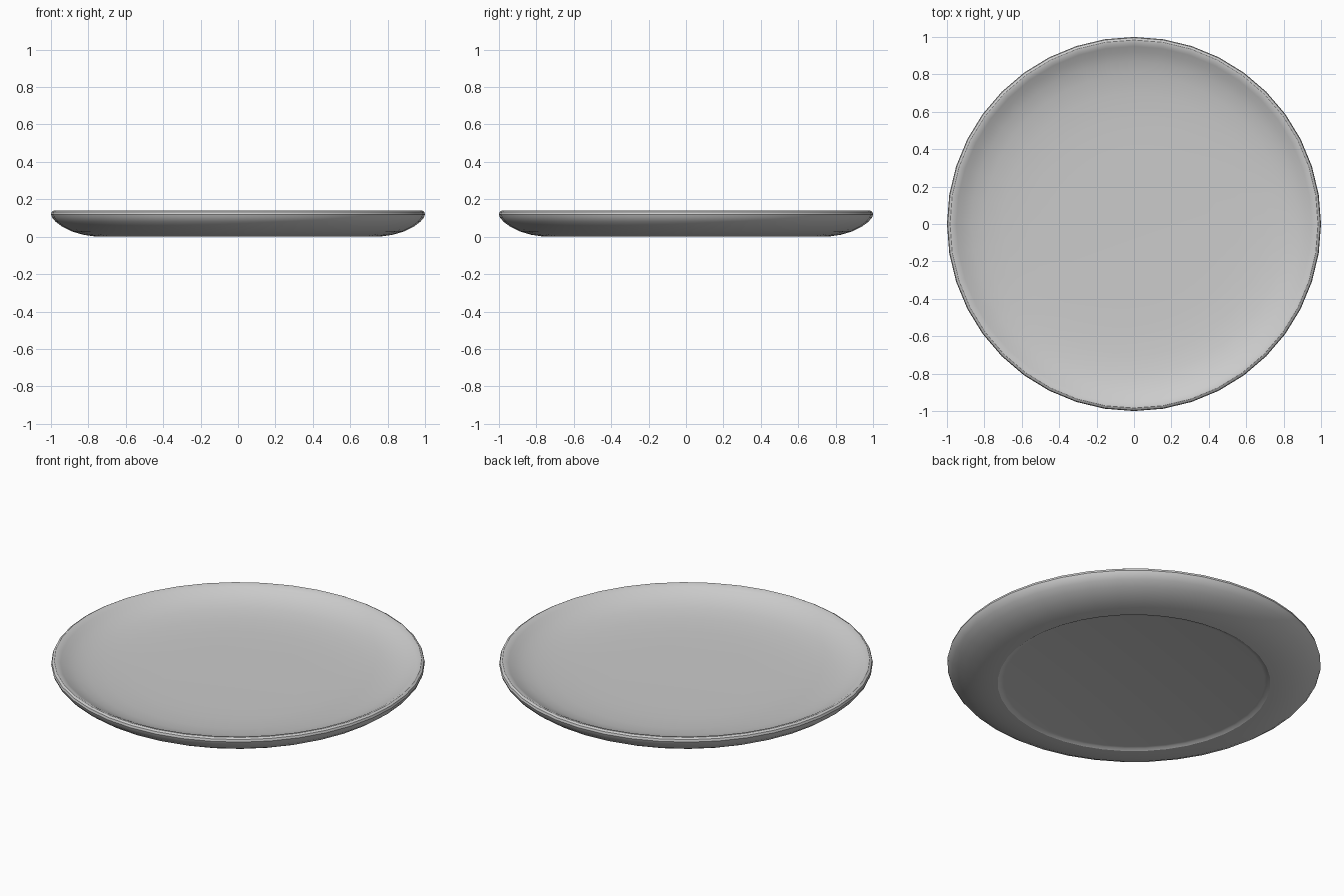
import bpy, bmesh, math

if "Cube" in bpy.data.objects:
    bpy.data.objects.remove(bpy.data.objects["Cube"])

SIDES = 40

# Half cross-section (radius, height): recessed base, foot, curved wall, round lip, shallow dish
profile = [
    (0.0, 0.012), (0.70, 0.012), (0.715, 0.009), (0.73, 0.0), (0.77, 0.002),
    (0.83, 0.011), (0.89, 0.029), (0.94, 0.054), (0.975, 0.08), (0.994, 0.103),
    (1.0, 0.12), (0.996, 0.133), (0.984, 0.14), (0.97, 0.139),
    (0.95, 0.128), (0.92, 0.111), (0.87, 0.09), (0.80, 0.073), (0.70, 0.06),
    (0.56, 0.053), (0.40, 0.05), (0.0, 0.05),
]

# Revolve the profile into the plate
bm = bmesh.new()
verts = [bm.verts.new((r, 0, z)) for r, z in profile]
edges = [bm.edges.new(pair) for pair in zip(verts, verts[1:])]
bmesh.ops.spin(bm, geom=verts + edges, cent=(0, 0, 0), axis=(0, 0, 1),
               angle=math.tau, steps=SIDES, use_merge=False)
bmesh.ops.remove_doubles(bm, verts=bm.verts, dist=0.0005)
bmesh.ops.recalc_face_normals(bm, faces=bm.faces)

mesh = bpy.data.meshes.new("plate")
bm.to_mesh(mesh)
bm.free()
plate = bpy.data.objects.new("plate", mesh)
bpy.context.collection.objects.link(plate)

# Smooth shading with the foot edge kept crisp
bpy.context.view_layer.objects.active = plate
plate.select_set(True)
bpy.ops.object.shade_smooth_by_angle(angle=math.radians(30))
